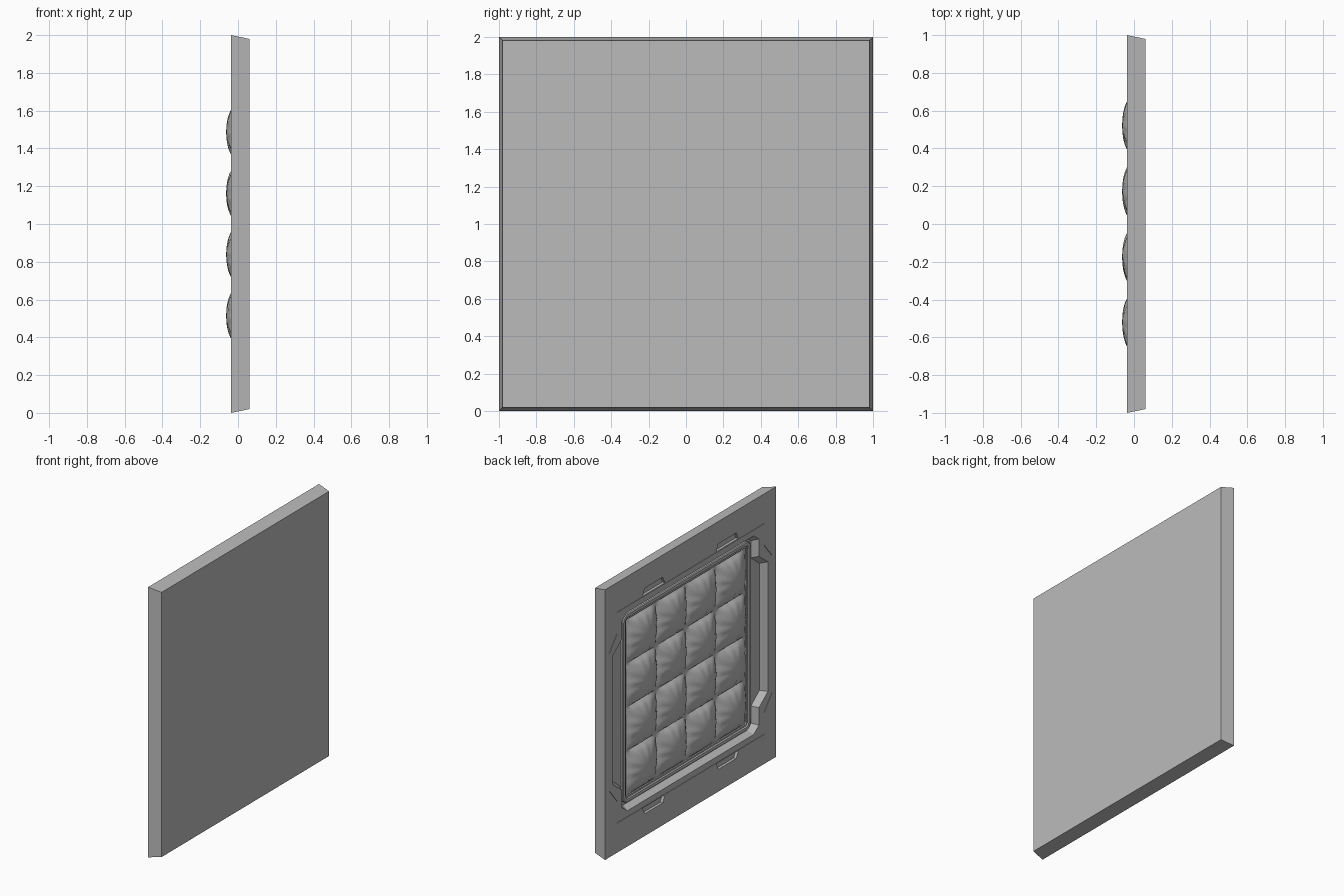
import bpy, bmesh
from math import sin, cos, pi, radians, atan2, hypot

cube = bpy.data.objects.get("Cube")
if cube:
    bpy.data.objects.remove(cube, do_unlink=True)

FACE, BACK, FLOOR = -0.037, 0.06, 0.008

grey = bpy.data.materials.new("plain grey")
grey.use_nodes = True
grey.diffuse_color = (0.5, 0.5, 0.5, 1)
grey.node_tree.nodes["Principled BSDF"].inputs["Base Color"].default_value = (0.5, 0.5, 0.5, 1)


def finish(name, bm):
    bmesh.ops.recalc_face_normals(bm, faces=bm.faces)
    mesh = bpy.data.meshes.new(name)
    bm.to_mesh(mesh)
    bm.free()
    mesh.materials.append(grey)
    obj = bpy.data.objects.new(name, mesh)
    bpy.context.collection.objects.link(obj)
    return obj


def loft(name, loops):
    """Closed solid through (x, outline) loops; outlines are (y, z) points."""
    bm = bmesh.new()
    rings = [[bm.verts.new((x, y, z)) for y, z in pts] for x, pts in loops]
    for a, b in zip(rings, rings[1:]):
        for i in range(len(a)):
            j = (i + 1) % len(a)
            bm.faces.new((a[i], a[j], b[j], b[i]))
    bm.faces.new(rings[0])
    bm.faces.new(rings[-1])
    return finish(name, bm)


def four_way(quarter):
    """Mirror a quarter outline, listed from the top round to the side."""
    q = quarter
    pts = q + [(y, -z) for y, z in reversed(q)]
    pts += [(-y, -z) for y, z in q] + [(-y, z) for y, z in reversed(q)]
    return [(y, z + 1) for y, z in pts]


def rounded(hy, hz, r, n=6):
    arc = [pi / 2 * (1 - i / n) for i in range(n + 1)]
    return four_way([(hy - r + r * cos(a), hz - r + r * sin(a)) for a in arc])


# Tapered slab
body = loft("panel_body", [(FACE, four_way([(1, 1)])), (BACK, four_way([(0.98, 0.98)]))])
cutters = []

# Recess with side bulges and sloping walls
rim = four_way([(0.74, 0.735), (0.80, 0.69), (0.80, 0.56), (0.906, 0.48)])
floor = four_way([(0.725, 0.71), (0.772, 0.675), (0.772, 0.548), (0.87, 0.47)])
cutters.append(loft("recess_cutter", [(FACE - 0.02, rim), (FACE, rim), (FLOOR, floor)]))

# Latch slots
for sy in (-1, 1):
    for sz in (-1, 1):
        shape = [(0.30, 0.785), (0.56, 0.785), (0.535, 0.835), (0.325, 0.835)]
        pts = [(sy * y, 1 + sz * z) for y, z in shape]
        cutters.append(loft("slot_cutter", [(FACE - 0.02, pts), (FACE + 0.02, pts)]))


# Fine seams between the face plates
def seam(a, b, w=0.002):
    dy, dz = b[0] - a[0], b[1] - a[1]
    k = w / hypot(dy, dz)
    ny, nz = -dz * k, dy * k
    pts = [(a[0] + ny, a[1] + nz), (b[0] + ny, b[1] + nz),
           (b[0] - ny, b[1] - nz), (a[0] - ny, a[1] - nz)]
    cutters.append(loft("seam_cutter", [(FACE - 0.01, pts), (FACE + 0.004, pts)]))


for sz in (-1, 1):
    seam((-0.86, 1 + sz * 0.78), (0.86, 1 + sz * 0.78))
    for sy in (-1, 1):
        seam((sy * 0.86, 1 + sz * 0.62), (sy * 0.86, 1 + sz * 0.995))
        seam((sy * 0.86, 1 + sz * 0.62), (sy * 0.95, 1 + sz * 0.51))

for c in cutters:
    c.hide_render = True
    mod = body.modifiers.new(c.name, "BOOLEAN")
    mod.operation, mod.solver, mod.object = "DIFFERENCE", "EXACT", c
bpy.context.view_layer.update()
cut_mesh = bpy.data.meshes.new_from_object(body.evaluated_get(bpy.context.evaluated_depsgraph_get()))
body.modifiers.clear()
body.data = cut_mesh
for c in cutters:
    bpy.data.objects.remove(c, do_unlink=True)


# Rounded frame with a stepped lip around the cushions
def ring(name, profile):
    bm = bmesh.new()
    loops = [[bm.verts.new((x, y, z)) for y, z in rounded(0.75 - d, 0.70 - d, 0.06 - d)]
             for d, x in profile]
    for a, b in zip(loops, loops[1:] + loops[:1]):
        for i in range(len(a)):
            j = (i + 1) % len(a)
            bm.faces.new((a[i], a[j], b[j], b[i]))
    return finish(name, bm)


ring("cushion_frame", [(0, 0.012), (0, -0.004), (0.006, -0.01), (0.028, -0.01),
                       (0.034, -0.002), (0.045, -0.002), (0.045, 0.012)])

# Quilted pad, four by four puffed cushions with gathered edges
N, PY, PZ, BASE = 18, 0.3475, 0.324, 0.006


def puff(u, v, seed):
    h = max(0, (1 - u * u) * (1 - v * v)) ** 0.68
    edge = max(abs(u), abs(v))
    fold = sin(11 * atan2(v, u) + seed) * edge ** 2 * (1 - edge) * 0.022
    return BASE - 0.0685 * h + fold


bm = bmesh.new()
grid = []
for i in range(4 * N + 1):
    row = []
    for j in range(4 * N + 1):
        u, v = 2 * (i % N) / N - 1, 2 * (j % N) / N - 1
        x = puff(u, v, 1.7 * (i // N) + 2.3 * (j // N))
        row.append(bm.verts.new((x, PY * (i / N - 2), 1 + PZ * (j / N - 2))))
    grid.append(row)
for i in range(4 * N):
    for j in range(4 * N):
        bm.faces.new((grid[i][j], grid[i + 1][j], grid[i + 1][j + 1], grid[i][j + 1]))
pad = finish("quilted_cushions", bm)
for p in pad.data.polygons:
    p.use_smooth = True
if sum(p.normal.x for p in pad.data.polygons) > 0:
    pad.data.flip_normals()

# Keep the frame's rounded corners soft and its steps crisp
bpy.ops.object.select_all(action="DESELECT")
for o in (bpy.data.objects["cushion_frame"], pad):
    o.select_set(True)
    bpy.context.view_layer.objects.active = o
bpy.ops.object.shade_smooth_by_angle(angle=radians(40))
